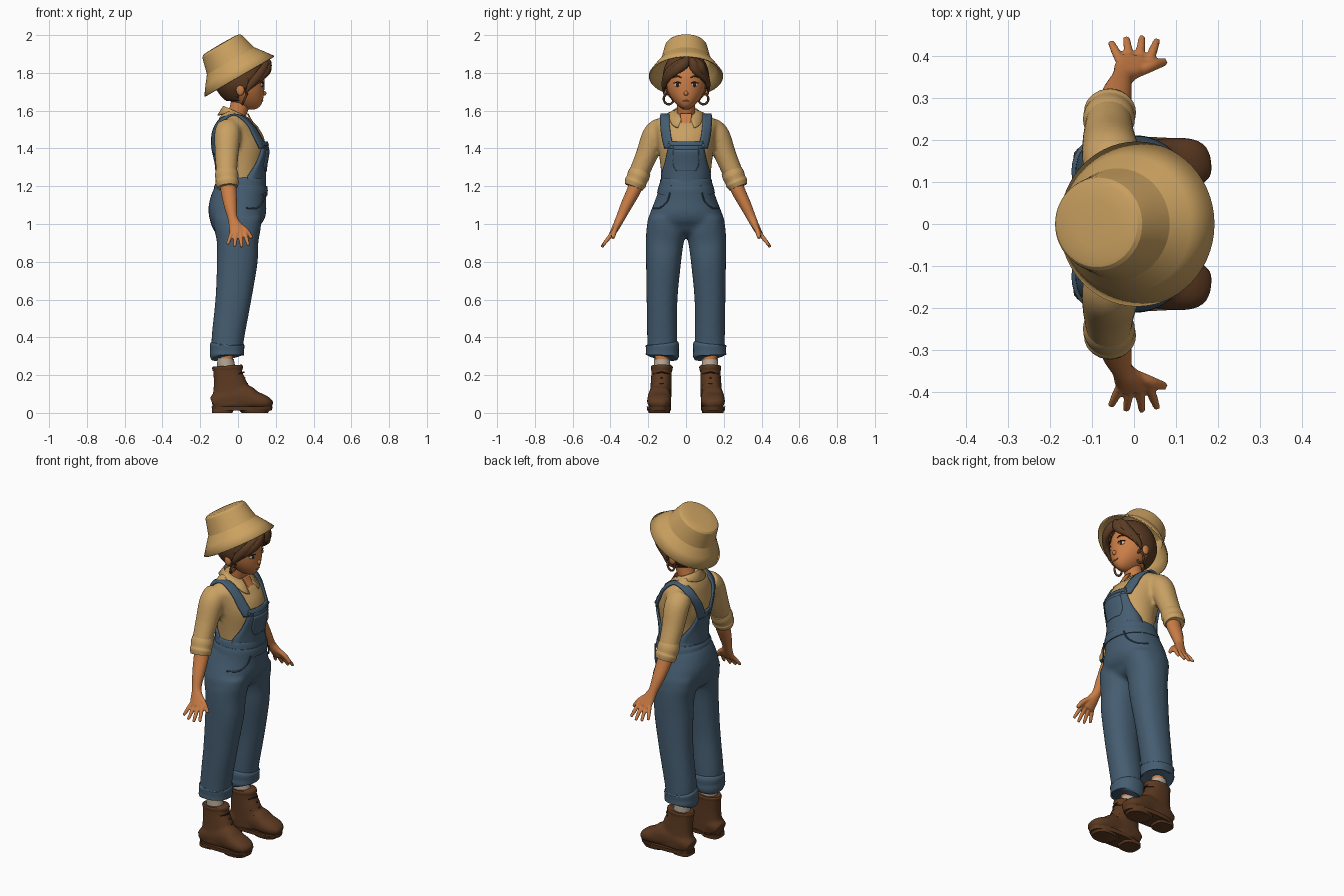
import bpy, bmesh, math
from mathutils import Vector, Matrix

if "Cube" in bpy.data.objects:
    bpy.data.objects.remove(bpy.data.objects["Cube"])

def mat(name, r, g, b):
    m = bpy.data.materials.new(name)
    m.diffuse_color = (r, g, b, 1)
    m.use_nodes = True
    m.node_tree.nodes["Principled BSDF"].inputs["Base Color"].default_value = m.diffuse_color
    return m

TAN = mat("straw tan", .60, .36, .118)
SHIRT = mat("shirt tan", .585, .355, .125)
DENIM = mat("denim blue", .06, .11, .165)
SKIN = mat("skin", .60, .207, .062)
HAIR = mat("hair brown", .105, .045, .017)
BOOT = mat("boot leather", .105, .041, .015)
DARK = mat("dark brown", .03, .015, .01)
SOCK = mat("sock grey", .46, .39, .31)
WHITE = mat("eye white", .62, .50, .40)
LIP = mat("lip", .45, .13, .06)

def finish(name, bm, m, remesh=0, thick=0, angle=50, relax=4):
    bmesh.ops.recalc_face_normals(bm, faces=bm.faces)
    me = bpy.data.meshes.new(name)
    bm.to_mesh(me)
    bm.free()
    o = bpy.data.objects.new(name, me)
    bpy.context.collection.objects.link(o)
    me.materials.append(m)
    bpy.ops.object.select_all(action='DESELECT')
    o.select_set(True)
    bpy.context.view_layer.objects.active = o
    bpy.ops.object.shade_smooth_by_angle(angle=math.radians(angle))
    if thick:
        s = o.modifiers.new("thickness", 'SOLIDIFY')
        s.thickness, s.offset = thick, 0
    if remesh:
        r = o.modifiers.new("merge", 'REMESH')
        r.mode, r.voxel_size, r.use_smooth_shade = 'VOXEL', remesh, True
        s = o.modifiers.new("relax", 'SMOOTH')
        s.factor, s.iterations = .5, relax
    return o

def dense(secs, n=5):
    """Catmull-Rom refinement of a list of tuples."""
    out = []
    for i in range(len(secs) - 1):
        p0, p1, p2, p3 = (secs[max(0, min(len(secs) - 1, i + k))] for k in (-1, 0, 1, 2))
        for j in range(n):
            t = j / n
            out.append(tuple(.5 * (2*b + (c-a)*t + (2*a-5*b+4*c-d)*t*t + (3*b-a-3*c+d)*t**3)
                             for a, b, c, d in zip(p0, p1, p2, p3)))
    return out + [tuple(secs[-1])]

def loft(bm, secs, ref=(1, 0, 0), n=28, power=2, flat=False):
    """Skin rings (x, y, z, radius along ref, other radius) with capped ends."""
    s = secs if flat else dense(secs)
    pts, rings = [Vector(q[:3]) for q in s], []
    for i, q in enumerate(s):
        t = Vector((0, 0, 1)) if flat else (pts[min(i+1, len(s)-1)] - pts[max(i-1, 0)]).normalized()
        a = Vector(ref)
        a = (a - t * a.dot(t)).normalized()
        b = t.cross(a)
        ring = []
        for k in range(n):
            c, d = math.cos(2*math.pi*k/n), math.sin(2*math.pi*k/n)
            c, d = (math.copysign(abs(v)**(2/power), v) for v in (c, d))
            ring.append(bm.verts.new(pts[i] + a*c*q[3] + b*d*q[4]))
        rings.append(ring)
    for r0, r1 in zip(rings, rings[1:]):
        for k in range(n):
            bm.faces.new((r0[k], r0[(k+1) % n], r1[(k+1) % n], r1[k]))
    bm.faces.new(rings[0][::-1])
    bm.faces.new(rings[-1])

def v(z, back, front, ry, yc=0):
    return ((back+front)/2, yc, z, (front-back)/2, ry)

def flip(secs, s):
    return [(q[0], q[1]*s) + tuple(q[2:]) for q in secs]

def tube(name, m, secs, **kw):
    bm = bmesh.new()
    loft(bm, secs, **kw)
    return finish(name, bm, m)

def blob(name, m, c, r, turn=0):
    bm = bmesh.new()
    mx = Matrix.Translation(c) @ Matrix.Rotation(turn, 4, 'Z') @ Matrix.Diagonal((*r, 1))
    bmesh.ops.create_uvsphere(bm, u_segments=20, v_segments=12, radius=1, matrix=mx)
    return finish(name, bm, m)

# ---- shirt: torso and sleeves merged
TORSO = [v(1.18, -.105, .13, .125), v(1.3, -.105, .135, .135), v(1.4, -.125, .148, .148),
         v(1.47, -.13, .118, .16), v(1.53, -.115, .075, .168), v(1.57, -.09, .05, .13), v(1.595, -.065, .04, .07)]
SLEEVE = [(-.05, .12, 1.51, .065, .06), (-.055, .165, 1.47, .07, .066),
          (-.06, .21, 1.36, .062, .058), (-.06, .258, 1.25, .054, .052)]
CUFF = [(-.06, .236, 1.287, .056, .054), (-.06, .25, 1.26, .062, .059), (-.058, .262, 1.232, .059, .056),
        (-.057, .268, 1.218, .062, .058), (-.055, .277, 1.195, .054, .05)]
bm = bmesh.new()
loft(bm, TORSO)
for s in (1, -1):
    loft(bm, flip(SLEEVE, s))
finish("shirt", bm, SHIRT, remesh=.011)

TD = dense(TORSO)
def surf(y, z, side):
    """x of the torso surface; side runs from 1 (front) to -1 (back)."""
    for a, b in zip(TD, TD[1:]):
        if z <= b[2]:
            break
    t = max(0, min(1, (z-a[2]) / (b[2]-a[2])))
    c, rx, ry = (a[k] + (b[k]-a[k])*t for k in (0, 3, 4))
    return c + side*rx*math.sqrt(1 - min(.98, abs(y)/ry)**2)

def panel(name, m, rows, off=.01, thick=.012, cols=14):
    """Cloth lying on the torso; rows are (z, y0, y1, side)."""
    bm, grid = bmesh.new(), []
    for z, y0, y1, sd in dense(rows, 4):
        ys = [y0 + (y1-y0)*k/cols for k in range(cols+1)]
        grid.append([bm.verts.new((surf(y, z, sd) + sd*off, y, z + .022*max(0, 1-sd*sd))) for y in ys])
    for r0, r1 in zip(grid, grid[1:]):
        for k in range(cols):
            bm.faces.new((r0[k], r0[k+1], r1[k+1], r1[k]))
    return finish(name, bm, m, thick=thick)

# ---- overalls: trousers, bib, back panel, straps
bm = bmesh.new()
loft(bm, [v(1.25, -.112, .146, .136), v(1.18, -.122, .152, .146), v(1.12, -.147, .153, .166), v(1.06, -.158, .148, .19),
          v(1.0, -.142, .127, .207), v(.955, -.105, .1, .18), v(.93, -.05, .05, .1)], power=2.2)
LEG = [v(1.04, -.13, .125, .09, .11), v(.97, -.125, .12, .104, .106), v(.9, -.112, .108, .1, .113), v(.8, -.112, .104, .093, .119),
       v(.6, -.12, .07, .082, .127), v(.4, -.14, .033, .08, .126), v(.31, -.14, .024, .08, .126)]
for s in (1, -1):
    loft(bm, flip(LEG, s), power=2.2)
finish("overall_trousers", bm, DENIM, remesh=.011, relax=10)
tube("waistband", DENIM, [v(1.208, -.12, .154, .142), v(1.19, -.126, .158, .148), v(1.165, -.13, .157, .153)], power=2.2)
panel("bib", DENIM, [(1.435, -.088, .088, 1), (1.4, -.094, .094, 1), (1.33, -.108, .108, 1),
                     (1.27, -.125, .125, 1), (1.21, -.13, .13, 1)])
panel("bib_pocket", DENIM, [(1.395, -.065, .065, 1), (1.32, -.067, .067, 1), (1.28, -.05, .05, 1)], .0135)
panel("bib_hem", DENIM, [(1.435, -.09, .09, 1), (1.415, -.092, .092, 1)], .0135)
panel("back_panel", DENIM, [(1.21, -.122, .122, -1), (1.27, -.115, .115, -1), (1.33, -.08, .08, -1), (1.41, -.055, .055, -1)])
for s in (1, -1):
    tube("trouser_cuff", DENIM, flip([v(.372, -.14, .026, .08, .126), v(.36, -.149, .034, .088, .125),
         v(.33, -.148, .032, .087, .125), v(.305, -.149, .031, .088, .125), v(.296, -.14, .024, .08, .126)], s), power=2.2)
    def rows(*r):
        return [(z, s*(y-.024), s*(y+.024), sd) for z, y, sd in r]
    panel("shoulder_strap", DENIM, rows((1.4, .088, 1), (1.46, .103, 1), (1.52, .11, 1), (1.55, .112, .8), (1.557, .11, 0),
          (1.55, .108, -.8), (1.52, .1, -1), (1.45, .065, -1), (1.37, .035, -1)), .012, .01, 4)
    blob("strap_button", DENIM, (surf(.088, 1.415, 1)+.016, s*.088, 1.415), (.006, .011, .011))
    # curved front pocket edge
    tube("pocket_edge", DENIM, [(.143, s*.085, 1.165, .004, .004), (.132, s*.1, 1.12, .004, .004),
         (.1, s*.14, 1.085, .004, .004), (.045, s*.176, 1.085, .004, .004)], n=8, ref=(0, 0, 1))
    tube("sleeve_cuff", SHIRT, flip(CUFF, s))

# ---- collar and open neck
bm = bmesh.new()
rings = []
for i in range(41):
    a = .3 + (2*math.pi - .6)*i/40
    c, d = math.cos(a), math.sin(a)
    zt = 1.592 - .03*c
    zb = zt - .012 - .035*c*c - .012*max(0, c)**3
    rings.append([bm.verts.new(p) for p in ((-.012+.058*c, .06*d, zt-.03), (-.012+.066*c, .066*d, zt),
                  (-.008+.098*c+.022*max(0, c)**2, (.092+.06*max(0, c)**3)*d, zb))])
for r0, r1 in zip(rings, rings[1:]):
    for k in (0, 1):
        bm.faces.new((r0[k], r0[k+1], r1[k+1], r1[k]))
finish("collar", bm, SHIRT, thick=.008)
panel("open_neck", SKIN, [(1.585, -.03, .03, 1), (1.54, -.024, .024, 1), (1.49, -.003, .003, 1)], .009, .006)
tube("neck", SKIN, [(-.015, 0, 1.53, .052, .052), (-.005, 0, 1.58, .048, .047), (.01, 0, 1.63, .05, .048), (.02, 0, 1.69, .05, .05)])

# ---- head
def skull(name, m, c, r, keep=None):
    bm = bmesh.new()
    bmesh.ops.create_uvsphere(bm, u_segments=56, v_segments=40, radius=1)
    for w in bm.verts:
        t = max(0, -w.co.z)
        w.co = Vector((c[0] + w.co.x*r[0] + .05*t*t, w.co.y*r[1]*(1-.3*t*t), c[2] + w.co.z*r[2]))
    if keep:
        bmesh.ops.delete(bm, geom=[f for f in bm.faces if not keep(f.calc_center_median())], context='FACES')
    return finish(name, bm, m, thick=.012 if keep else 0)

skull("head", SKIN, (.02, 0, 1.755), (.12, .108, .15))
def hairline(p):
    if p.x > .06:
        return p.z > 1.85 - .7*abs(p.y - .015)
    return p.z > (1.72 if p.x > 0 else 1.655)
skull("hair_cap", HAIR, (.012, 0, 1.765), (.134, .118, .155), hairline)
blob("nose", SKIN, (.137, 0, 1.692), (.013, .012, .013))
blob("mouth", LIP, (.129, 0, 1.652), (.005, .02, .004))
for s in (1, -1):
    blob("ear", SKIN, (.012, s*.112, 1.71), (.022, .012, .03))
    blob("eye", WHITE, (.126, s*.046, 1.737), (.006, .018, .011), s*.4)
    blob("iris", DARK, (.13, s*.045, 1.737), (.005, .009, .011), s*.4)
    tube("eyelash", DARK, [(.135, s*.025, 1.745, .002, .002), (.131, s*.045, 1.751, .003, .003), (.118, s*.068, 1.745, .002, .002)],
         n=8, ref=(0, 0, 1))
    tube("eyebrow", HAIR, [(.139, s*.024, 1.775, .002, .002), (.133, s*.045, 1.782, .004, .004), (.118, s*.068, 1.776, .002, .002)],
         n=8, ref=(0, 0, 1))
    # swept fringe locks and side curls
    for j in range(3):
        k = j*.022
        tube("fringe_lock", HAIR, [(.12, .015 + s*.004, 1.88-k*.2, .02, .02), (.155-k*.2, .015 + s*(.02+k*.8), 1.85-k*.2, .026, .02),
             (.155-k*.8, s*(.055+k*.9), 1.815-k*.4, .026, .018), (.122-k*1.2, s*(.095+k*.5), 1.775-k*.8, .018, .013),
             (.1-k*1.3, s*(.108+k*.2), 1.74-k, .003, .003)], n=14, ref=(0, 0, 1))
    curl = [(.035+.012*math.cos(a), s*(.092+.026*math.sin(a)), 1.662+.028*math.cos(a), .006, .006)
            for a in [i*.52 for i in range(12)]]
    tube("side_curl", HAIR, [(.03, s*.11, 1.73, .008, .008)] + curl, n=8, ref=(.3, 1, .2))

# ---- hat: lathe profile tilted back
PROFILE = [(0, .196), (.06, .195), (.1, .193), (.11, .19), (.117, .183), (.121, .17), (.131, .13), (.141, .094), (.175, .05), (.211, 0)]
bm = bmesh.new()
vs = [bm.verts.new((r, 0, h)) for r, h in PROFILE]
es = [bm.edges.new(p) for p in zip(vs, vs[1:])]
bmesh.ops.spin(bm, geom=vs+es, axis=(0, 0, 1), cent=(0, 0, 0), angle=2*math.pi, steps=56)
bmesh.ops.remove_doubles(bm, verts=bm.verts, dist=.0005)
bm.transform(Matrix.Translation((.008, 0, 1.781)) @ Matrix.Rotation(-math.radians(30), 4, 'Y') @ Matrix.Diagonal((1, .92, 1, 1)))
finish("hat", bm, TAN, thick=.007, angle=17)

# ---- forearms, hands, boots
for s in (1, -1):
    bm = bmesh.new()
    loft(bm, flip([(-.057, .255, 1.24, .04, .038), (-.05, .275, 1.18, .042, .037), (-.04, .315, 1.1, .035, .031),
                   (-.028, .348, 1.03, .026, .024), (-.012, .37, .985, .037, .02), (.0, .392, .945, .041, .016)], s))
    for i in range(4):
        x, l = -.031 + .022*i, (.82, 1, 1.05, .92)[i]
        dx = (-.024, -.009, .006, .02)[i]
        loft(bm, flip([(x, .384, .96, .0115, .0115), (x+dx*.6, .39+.03*l, .948-.035*l, .0105, .0105),
                       (x+dx, .388+.056*l, .948-.067*l, .008, .008)], s), n=12)
    loft(bm, flip([(.005, .362, .995, .014, .014), (.042, .378, .965, .0145, .014), (.073, .387, .925, .01, .01)], s), n=12)
    finish("forearm_and_hand", bm, SKIN, remesh=.005, relax=2)

    tube("ankle", SKIN, flip([v(.25, -.1, -.028, .036, .127), v(.33, -.1, -.024, .037, .127)], s))
    tube("sock", SOCK, flip([v(.22, -.11, -.01, .045, .127), v(.27, -.11, -.02, .043, .127), v(.288, -.108, -.021, .042, .127)], s))
    bm = bmesh.new()
    loft(bm, flip([v(.246, -.132, .022, .055, .128), v(.2, -.13, .025, .054, .13), v(.13, -.132, .055, .056, .133),
                   v(.03, -.138, .08, .06, .138)], s), power=2.3)
    loft(bm, flip([(-.135, .136, .05, .045, .035), (-.08, .137, .07, .058, .055), (.03, .14, .08, .06, .07),
                   (.09, .142, .066, .064, .05), (.14, .144, .056, .06, .038), (.172, .145, .046, .042, .024),
                   (.182, .146, .042, .02, .012)], s), ref=(0, 1, 0), power=2.3)
    finish("boot", bm, BOOT, remesh=.009)
    tube("boot_collar", BOOT, flip([v(.25, -.132, .02, .054, .128), v(.242, -.137, .026, .058, .128), v(.225, -.134, .024, .056, .128)], s))
    tube("boot_sole", BOOT, flip([v(.012, -.136, .178, .062, .143), v(.034, -.14, .184, .065, .143)], s), power=2.5, flat=True)
    tube("boot_heel", BOOT, flip([v(0, -.138, -.03, .052, .138), v(.02, -.138, -.02, .054, .138)], s), power=3, flat=True)
    tube("boot_tread", BOOT, flip([v(0, .02, .158, .054, .144), v(.02, 0, .172, .06, .144)], s), power=2.5, flat=True)
    for j in range(4):
        x, z = (.027, .031, .045, .064)[j], (.215, .185, .155, .128)[j]
        tube("boot_lace", DARK, [(x-.025, s*.09, z-.008, .004, .004), (x+.004, s*.13, z, .004, .004), (x-.025, s*.17, z-.008, .004, .004)],
             n=8, ref=(0, 0, 1))
